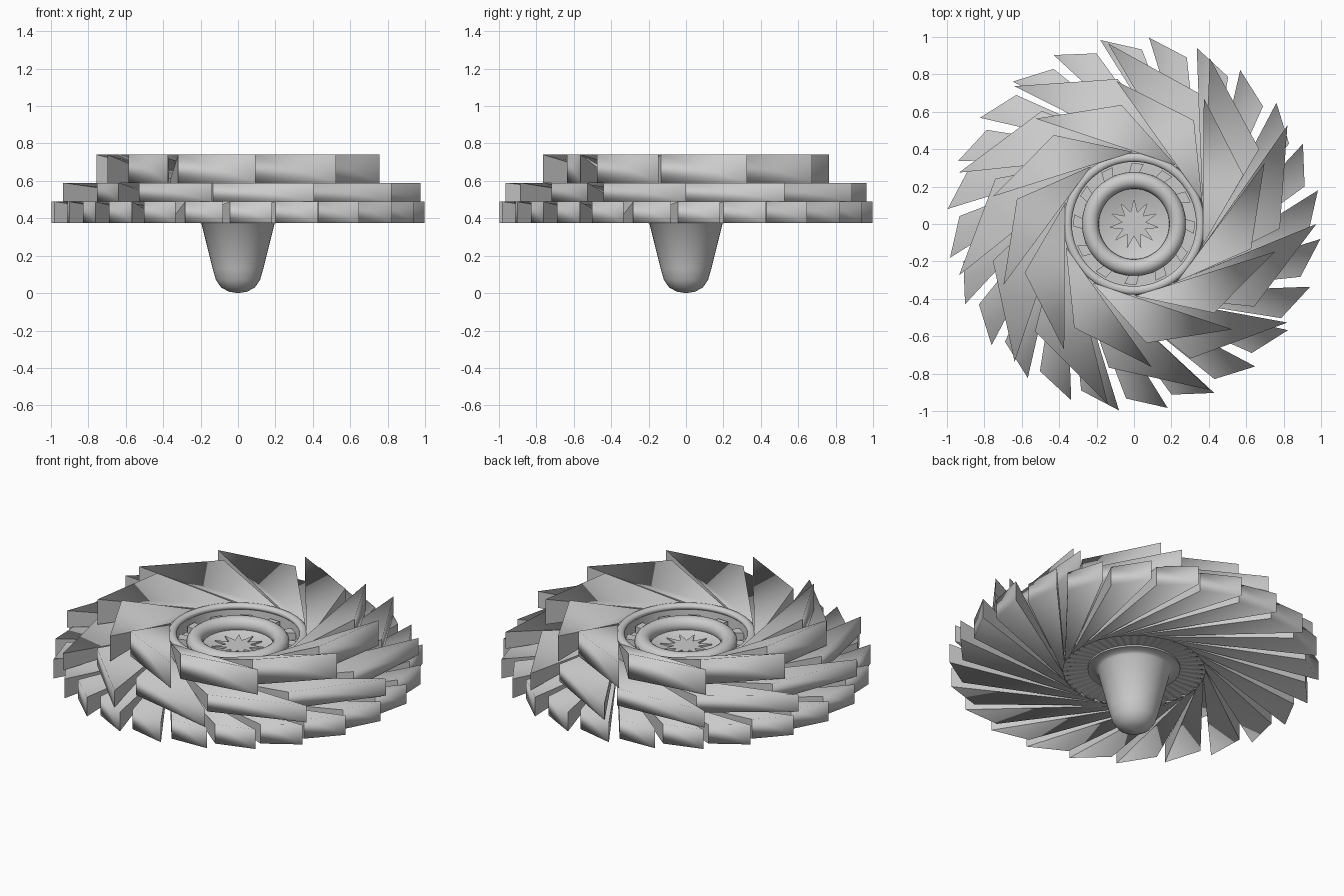
import bpy
from math import sin, cos, acos, pi, radians, tau

if "Cube" in bpy.data.objects:
    bpy.data.objects.remove(bpy.data.objects["Cube"])


def make_object(name, verts, faces, smooth=None):
    mesh = bpy.data.meshes.new(name)
    mesh.from_pydata(verts, [], faces)
    mesh.update()
    obj = bpy.data.objects.new(name, mesh)
    bpy.context.collection.objects.link(obj)
    if smooth is not None:
        bpy.ops.object.select_all(action='DESELECT')
        obj.select_set(True)
        bpy.context.view_layer.objects.active = obj
        if smooth >= 180:
            bpy.ops.object.shade_smooth()
        else:
            bpy.ops.object.shade_smooth_by_angle(angle=radians(smooth))
    return obj


def polar(r, angle, z):
    return (r * cos(angle), r * sin(angle), z)


def lathe(name, profile, segments=64, angle=40, closed=False):
    """Revolve (radius, z) points around the vertical axis."""
    n = len(profile)
    verts = [polar(r, tau * s / segments, z) for s in range(segments) for r, z in profile]
    faces = []
    for s in range(segments):
        t = (s + 1) % segments
        for i in range(n if closed else n - 1):
            j = (i + 1) % n
            faces.append((s * n + i, t * n + i, t * n + j, s * n + j))
    return make_object(name, verts, faces, angle)


def circle_profile(r, z, a, b, n=16):
    return [(r + a * cos(tau * i / n), z + b * sin(tau * i / n)) for i in range(n)]


# Three tiers of swept wedge blades: flat base, upright outer wall, top ramping down to the hub
HUB_TANGENT, HUB_R = 0.37, 0.385


def sweep(r):
    return acos(HUB_TANGENT / r)


def blade_tier(name, count, tip_deg, tip_r, heel_deg, heel_r, z0, z1):
    verts, faces = [], []
    step = tau / count
    for k in range(count):
        a = radians(tip_deg) + k * step
        heel = a - radians(heel_deg)
        root = a - sweep(tip_r) + sweep(HUB_R)
        corners = [polar(tip_r, a, z0), polar(heel_r, heel, z0),
                   polar(HUB_R, root - step * 0.92, z0), polar(HUB_R, root, z0),
                   polar(tip_r, a, z1), polar(heel_r, heel, z1),
                   polar(HUB_R, root - step * 0.92, z0 + 0.01), polar(HUB_R, root, z0 + 0.01)]
        b = len(verts)
        verts += corners
        # base, wall and ramp share corners so they shade into each other
        faces += [(b, b + 1, b + 2, b + 3), (b, b + 4, b + 5, b + 1), (b + 4, b + 7, b + 6, b + 5)]
        # sides have their own corners and stay crisp
        verts += [corners[i] for i in (0, 3, 7, 4, 1, 5, 6, 2)]
        faces += [(b + 8, b + 9, b + 10, b + 11), (b + 12, b + 13, b + 14, b + 15)]
    return make_object(name, verts, faces, 180)


blade_tier("lower_blades", 24, 10.4, 1.0, 13, 0.934, 0.375, 0.49)
blade_tier("middle_blades", 11, 0.0, 0.975, 34.5, 0.78, 0.49, 0.59)
blade_tier("upper_blades", 10, 25.0, 0.77, 37, 0.64, 0.59, 0.74)

# Tapered stem with rounded tip and flared collar
lathe("stem", [(0.0, 0.0), (0.05, 0.008), (0.09, 0.03), (0.118, 0.07), (0.135, 0.13),
               (0.195, 0.37), (0.21, 0.382), (0.25, 0.385), (0.25, 0.41)])

# Pleated underside of the hub
N = 192
verts, faces = [], []
for s in range(N):
    wave = 0.006 * (1 + cos(48 * tau * s / N))
    verts += [polar(0.24, tau * s / N, 0.395), polar(0.41, tau * s / N, 0.376 + wave)]
for s in range(N):
    t = (s + 1) % N
    faces.append((2 * s, 2 * s + 1, 2 * t + 1, 2 * t))
make_object("pleated_underside", verts, faces, 180)

# Hub wall, deck, rim and inner cushion ring
lathe("hub_wall", [(0.385, 0.38), (0.37, 0.59), (0.34, 0.60), (0.335, 0.52), (0.2, 0.52)])
lathe("hub_rim", circle_profile(0.355, 0.598, 0.023, 0.018), closed=True, angle=60)
lathe("inner_ring", circle_profile(0.233, 0.55, 0.045, 0.045), closed=True, angle=60)
lathe("cup_floor", [(0.205, 0.54), (0.185, 0.525), (0.0, 0.515)])

# Small blocks between the two rings
verts, faces = [], []
for k in range(12):
    a, h, b = tau * k / 12, 0.1, len(verts)
    for z in (0.52, 0.56):
        verts += [polar(0.27, a - h, z), polar(0.325, a - h - 0.06, z),
                  polar(0.325, a + h - 0.06, z), polar(0.27, a + h, z)]
    faces += [(b + 4, b + 5, b + 6, b + 7)]
    faces += [(b + i, b + (i + 1) % 4, b + 4 + (i + 1) % 4, b + 4 + i) for i in range(4)]
make_object("ring_blocks", verts, faces)

# Star in the cup
points = 11
n = points * 2
verts = [polar(0.14 if i % 2 == 0 else 0.065, pi / 2 + tau * i / n, z)
         for z in (0.515, 0.53) for i in range(n)] + [(0, 0, 0.53)]
faces = [(i, (i + 1) % n, n + (i + 1) % n, n + i) for i in range(n)]
faces += [(n + i, n + (i + 1) % n, 2 * n) for i in range(n)]
make_object("cup_star", verts, faces)
